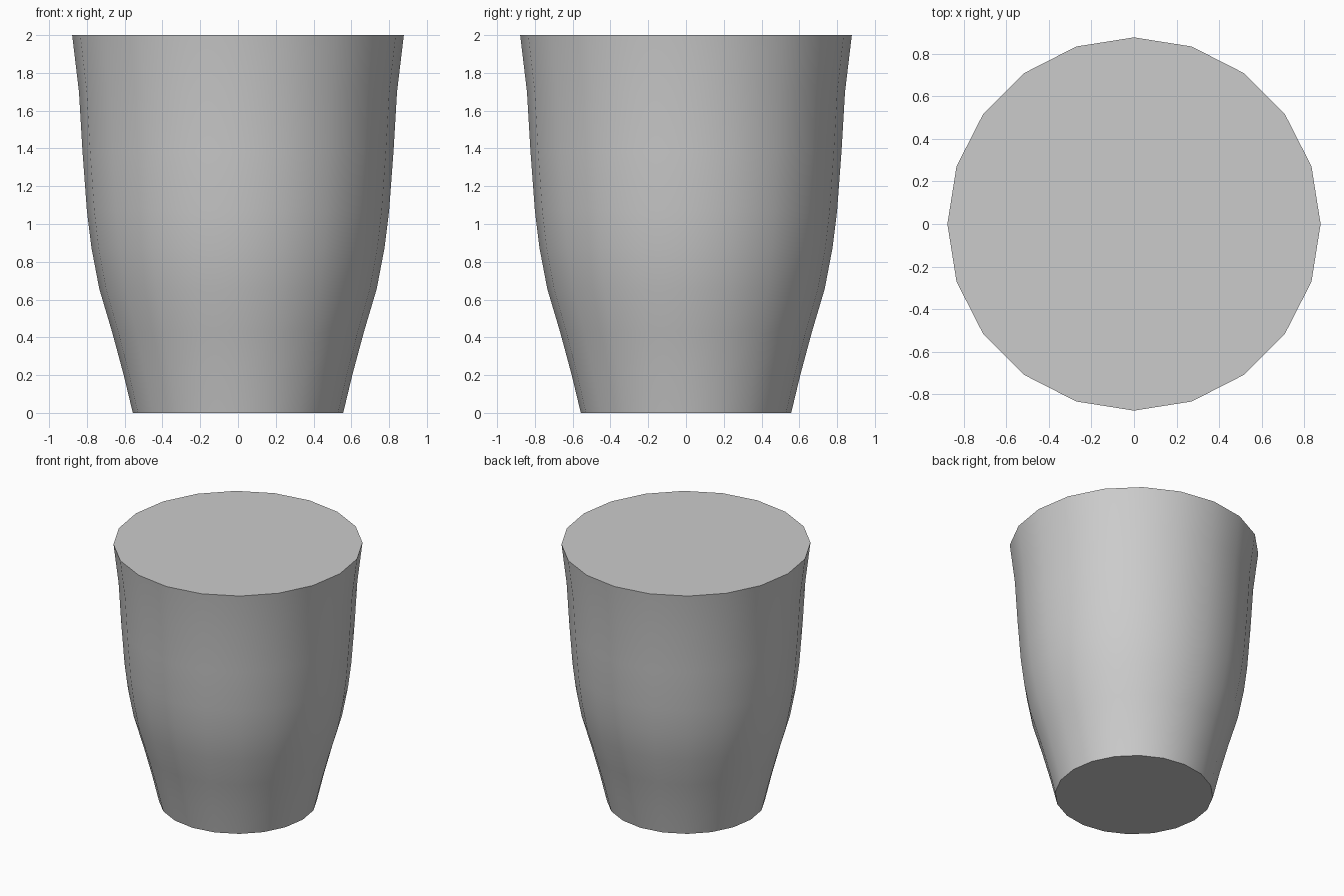
import bpy, bmesh
from math import cos, sin, pi, radians

if "Cube" in bpy.data.objects:
    bpy.data.objects.remove(bpy.data.objects["Cube"])

SIDES = 20
# Wall profile: radius, height
PROFILE = [(0.557, 0), (0.605, 0.2), (0.667, 0.43), (0.734, 0.655), (0.776, 0.875),
           (0.80, 1.07), (0.823, 1.38), (0.842, 1.70), (0.878, 2.0)]

# Tapered cup body, closed at both ends
bm = bmesh.new()
rings = [[bm.verts.new((r * cos(2 * pi * i / SIDES), r * sin(2 * pi * i / SIDES), z))
          for i in range(SIDES)] for r, z in PROFILE]
for low, high in zip(rings, rings[1:]):
    for i in range(SIDES):
        j = (i + 1) % SIDES
        bm.faces.new((low[i], low[j], high[j], high[i]))
bm.faces.new(rings[0][::-1])
bm.faces.new(rings[-1])

mesh = bpy.data.meshes.new("cup_body")
bm.to_mesh(mesh)
bm.free()
cup = bpy.data.objects.new("cup_body", mesh)
bpy.context.collection.objects.link(cup)

# Smooth wall, sharp rims
bpy.context.view_layer.objects.active = cup
cup.select_set(True)
bpy.ops.object.shade_smooth_by_angle(angle=radians(35))
